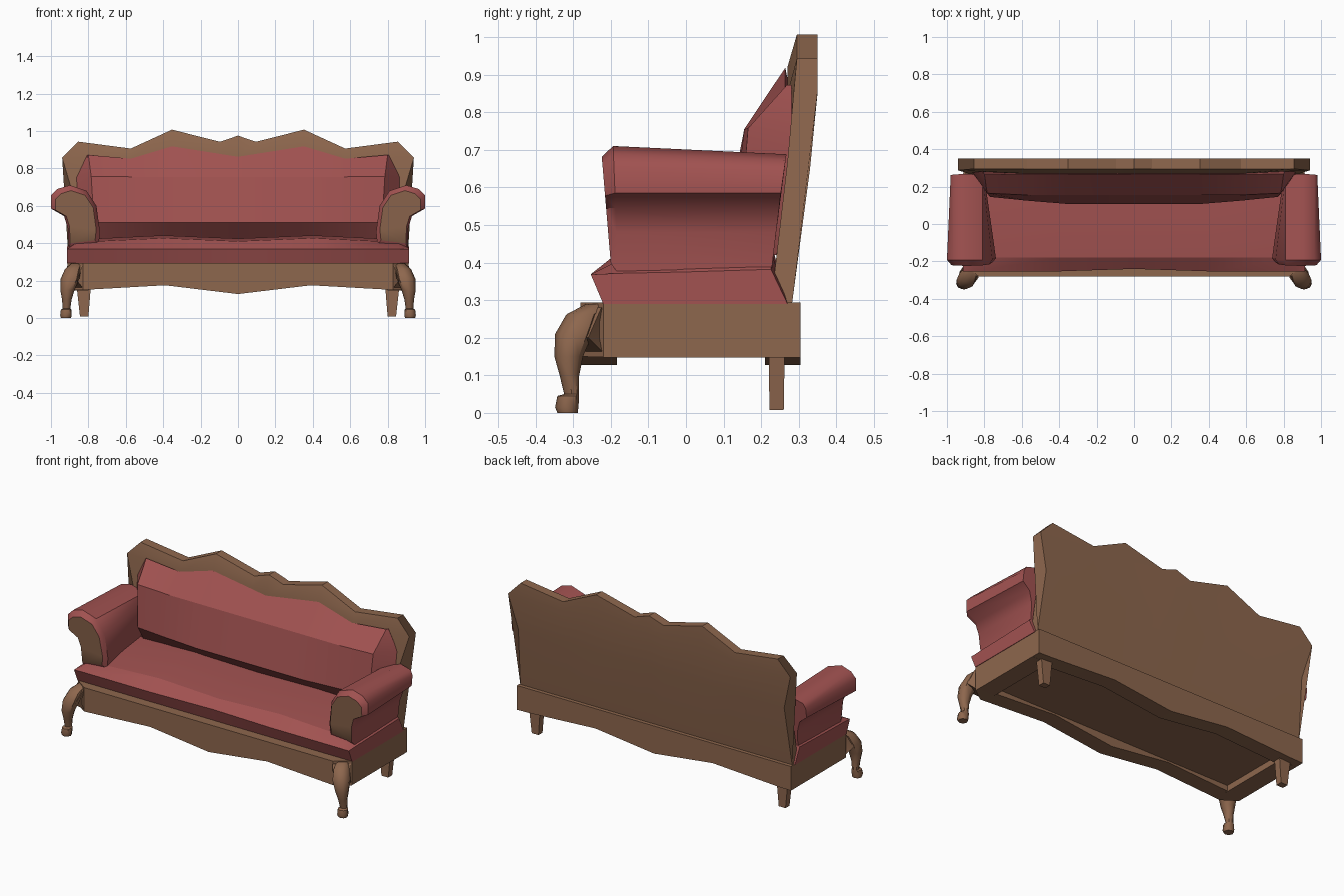
import bpy, bmesh, math

if "Cube" in bpy.data.objects:
    bpy.data.objects.remove(bpy.data.objects["Cube"])


def material(name, rgb):
    m = bpy.data.materials.new(name)
    m.diffuse_color = (*rgb, 1)
    m.use_nodes = True
    m.node_tree.nodes["Principled BSDF"].inputs["Base Color"].default_value = m.diffuse_color
    return m


WOOD = material("brown wood", (0.27, 0.135, 0.075))
RED = material("red upholstery", (0.36, 0.085, 0.082))


def loft(name, sections, mat, mirror=False, smooth=30, cap_mat=None):
    """Skin equal-length rings of 3D points and cap both ends."""
    bm = bmesh.new()
    rings = [[bm.verts.new(p) for p in s] for s in sections]
    n = len(rings[0])
    for a, b in zip(rings, rings[1:]):
        for i in range(n):
            j = (i + 1) % n
            bm.faces.new((a[i], a[j], b[j], b[i]))
    first = bm.faces.new(rings[0])
    bm.faces.new(rings[-1])
    if cap_mat:
        first.material_index = 1
    bmesh.ops.recalc_face_normals(bm, faces=bm.faces)
    me = bpy.data.meshes.new(name)
    bm.to_mesh(me)
    bm.free()
    me.materials.append(mat)
    if cap_mat:
        me.materials.append(cap_mat)
    me.shade_smooth()
    me.set_sharp_from_angle(angle=math.radians(smooth))
    ob = bpy.data.objects.new(name, me)
    bpy.context.collection.objects.link(ob)
    if mirror:
        ob.modifiers.new("Mirror", 'MIRROR')
    return ob


def both_sides(half):
    """Mirror sections listed from x = 0 outwards."""
    return [[(-x, y, z) for x, y, z in s] for s in reversed(half[1:])] + half


def box(name, x0, x1, y0, y1, z0, z1, mat, mirror=False):
    ring = lambda z: [(x0, y0, z), (x1, y0, z), (x1, y1, z), (x0, y1, z)]
    return loft(name, [ring(z0), ring(z1)], mat, mirror)


# base: wavy front and back rails, side rails, recessed bottom panel
wave = [(0, .128), (.39, .175), (.83, .15), (.912, .148)]
for name, outer, corner, inner in (("front_rail", -.28, -.22, -.183),
                                   ("back_rail", .305, .305, .21)):
    secs = []
    for x, z in wave:
        y = corner if x > .9 else outer
        secs.append([(x, y, z), (x, y, .294), (x, inner, .294), (x, inner, z)])
    loft(name, both_sides(secs), WOOD, smooth=15)
box("side_rail", .80, .912, -.2, .25, .148, .294, WOOD, True)
box("bottom_panel", -.85, .85, -.2, .25, .185, .292, WOOD)

# back frame: leaning slab with a scalloped top; x, inner edge z, top z
crest = [(0, .862, .975), (.096, .882, .942), (.353, .92, 1.007),
         (.573, .852, .906), (.856, .857, .943)]
secs = []
for x, zi, zt in crest:
    end = x > .8
    xb, xm, xi = (.905, .885, .94) if end else (x, x, x)
    yi = .287 if end else .27
    secs.append([(xb, .226, .29), (xm, .27, .67), (xi, yi, zi), (x, .295, zt),
                 (x, .35, zt), (xi, .35, zi), (xm, .33, .65), (xb, .282, .29)])
loft("back_frame", both_sides(secs), WOOD, smooth=20)

# back cushion
secs = []
for x, zt in ((0, .862), (.353, .918), (.573, .852)):
    secs.append([(x, .264, zt), (x, .155, .755), (x, .107, .51),
                 (x, .2, .42), (x, .26, .42), (x, .3, .75)])
secs[-1][2] = (.573, .125, .51)
secs.append([(.80, .268, .872), (.785, .165, .757), (.77, .145, .51),
             (.77, .2, .42), (.8, .26, .42), (.8, .3, .75)])
secs.append([(.805, .28, .872), (.868, .282, .75), (.86, .26, .5),
             (.86, .24, .42), (.86, .26, .42), (.86, .3, .75)])
loft("back_cushion", both_sides(secs), RED, smooth=25)

# seat
secs = []
for x, yf, zt in ((0, -.24, .425), (.4, -.253, .442), (.86, -.253, .42)):
    secs.append([(x, -.22, .29), (x, yf, .369), (x, -.18, zt - .015),
                 (x, 0, zt), (x, .23, zt), (x, .27, .29)])
secs.append([(.915, -.22, .29), (.915, -.253, .368), (.915, -.19, .371),
             (.915, 0, .375), (.915, .226, .382), (.915, .27, .29)])
loft("seat", both_sides(secs), RED, smooth=25)

# rolled arms with a wooden front panel
arm = [(.745, .39), (.738, .46), (.757, .60), (.81, .68), (.90, .71), (.965, .69),
       (1.0, .655), (1.0, .585), (.93, .545), (.91, .48), (.905, .37)]


def arm_ring(y, sx, sz, cx=.87, lean=0.0):
    return [(cx + (x - .87) * sx, y - lean * (z - .54), .54 + (z - .54) * sz)
            for x, z in arm]


back = [(min(max(x, .80), .98), .265 - (.69 - z) * .12, z - max(0, z - .6) * .2)
        for x, z in arm]
loft("arm", [arm_ring(-.212, .83, .83, .868, .07), arm_ring(-.187, 1, 1, .87, .04), back],
     RED, True, 40, WOOD)

# curved front legs
stations = [(.862, -.235, .29, .030), (.882, -.275, .262, .043), (.898, -.298, .21, .050),
            (.912, -.312, .15, .038), (.915, -.310, .10, .026), (.917, -.304, .05, .020),
            (.918, -.313, .045, .029), (.920, -.317, .015, .031), (.920, -.315, 0, .027)]
secs = []
for x, y, z, r in stations:
    secs.append([(x + r * math.cos(a), y + r * math.sin(a), z)
                 for a in (math.radians(45 * k) for k in range(8))])
loft("front_leg", secs, WOOD, True, 45)
# knee block joining leg and base corner
loft("leg_knee", [[(.83, -.275, .16), (.905, -.22, .16), (.86, -.2, .16)],
                  [(.86, -.325, .2), (.935, -.26, .2), (.86, -.2, .2)],
                  [(.83, -.285, .28), (.912, -.225, .28), (.86, -.2, .28)]], WOOD, True, 45)

# tapered back legs
loft("back_leg", [[(.80, .222, .008), (.845, .222, .008), (.845, .26, .008), (.80, .26, .008)],
                  [(.785, .22, .19), (.865, .22, .19), (.865, .263, .19), (.785, .263, .19)]],
     WOOD, True)
